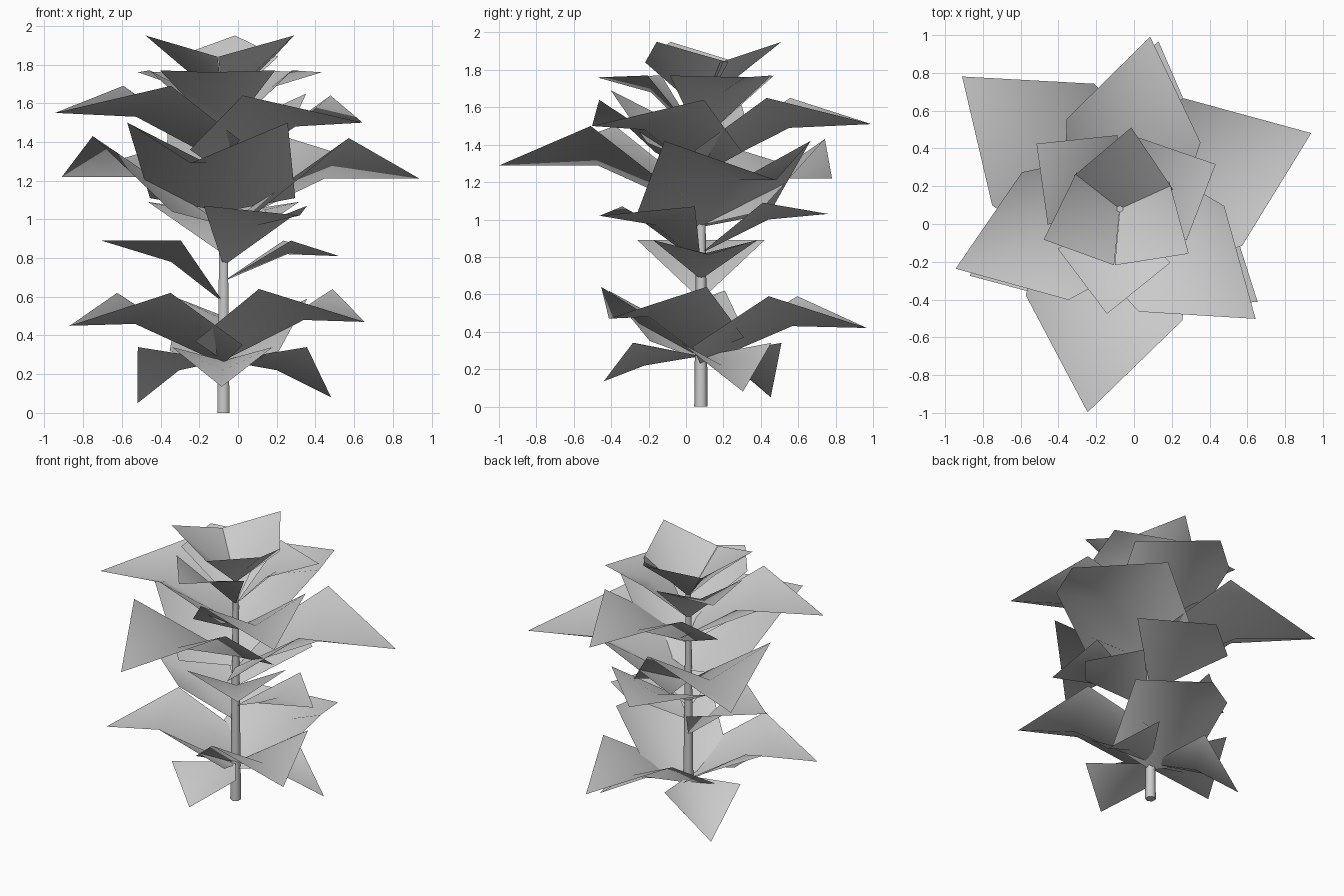
import bpy, math

if "Cube" in bpy.data.objects:
    bpy.data.objects.remove(bpy.data.objects["Cube"])

SX, SY = -0.075, 0.08  # stem axis


def make_object(name, verts, faces):
    mesh = bpy.data.meshes.new(name)
    mesh.from_pydata(verts, [], faces)
    mesh.update()
    obj = bpy.data.objects.new(name, mesh)
    bpy.context.collection.objects.link(obj)
    for p in mesh.polygons:
        p.use_smooth = True
    return obj


def leaf(name, az, base, side, mid, tip, foot=None):
    """Folded leaf. base: z; side: (along, half width, z);
    mid, tip: (along, z); foot: (along, half width, z) for a broad base."""
    c, s = math.cos(math.radians(az)), math.sin(math.radians(az))

    def at(a, w, z):
        return (SX + a * c - w * s, SY + a * s + w * c, z)

    verts = [at(0, 0, base), at(side[0], side[1], side[2]), at(mid[0], 0, mid[1]),
             at(side[0], -side[1], side[2]), at(tip[0], 0, tip[1])]
    if foot:
        verts += [at(foot[0], foot[1], foot[2]), at(foot[0], -foot[1], foot[2])]
        faces = [(0, 2, 1, 5), (0, 6, 3, 2), (1, 2, 4), (2, 3, 4)]
    else:
        faces = [(0, 2, 1), (0, 3, 2), (1, 2, 4), (2, 3, 4)]
    make_object(name, verts, faces)


# Stem: tapered six-sided tube
bpy.ops.mesh.primitive_cone_add(vertices=6, radius1=0.036, radius2=0.018, depth=1.6,
                                location=(SX, SY, 0.8))
bpy.context.object.name = "stem"
bpy.ops.object.shade_smooth_by_angle(angle=math.radians(65))

# Drooping bottom whorl
for i, (az, r, z) in enumerate([(22, 0.6, 0.08), (140, 0.58, 0.05), (269, 0.52, 0.135)]):
    leaf(f"bottom_leaf_{i}", az, 0.27, (0.36, 0.26, 0.34), (0.3, 0.22), (r, z))

# Broad lower whorl
for i, (az, r, dz) in enumerate([(77, 0.91, -0.03), (204, 0.87, 0.0), (326, 0.88, 0.02)]):
    leaf(f"lower_broad_leaf_{i}", az, 0.25 + dz, (0.45, 0.34, 0.62 + dz),
         (0.5, 0.46 + dz), (r, 0.45 + dz), (0.02, 0.29, 0.35 + dz))

# Small paired leaves
leaf("pair_leaf_left", 180, 0.57, (0.22, 0.34, 0.89), (0.27, 0.78), (0.63, 0.89))
leaf("pair_leaf_right", 4, 0.68, (0.33, 0.28, 0.89), (0.33, 0.82), (0.6, 0.81))
leaf("pair_leaf_front", 306, 0.76, (0.28, 0.33, 1.07), (0.3, 0.97), (0.67, 1.02))
leaf("pair_leaf_back", 90, 0.82, (0.33, 0.39, 1.09), (0.36, 1.0), (0.68, 1.03))

# Broad middle whorl, the largest leaves
for i, (az, dz) in enumerate([(21.6, -0.02), (140, -0.01), (261, 0.06)]):
    leaf(f"middle_broad_leaf_{i}", az, 0.98 + dz, (0.53, 0.42, 1.44 + dz),
         (0.56, 1.23 + dz), (1.09, 1.23 + dz), (0.03, 0.38, 1.05 + dz))

# Broad upper whorl
for i, (az, dz) in enumerate([(80, -0.01), (200, 0.03), (321, -0.02)]):
    leaf(f"upper_broad_leaf_{i}", az, 1.26 + dz, (0.42, 0.36, 1.66 + dz),
         (0.48, 1.5 + dz), (0.925, 1.52 + dz), (0.02, 0.3, 1.38 + dz))

# Small upper whorl
for i, az in enumerate((25, 142, 263)):
    leaf(f"upper_small_leaf_{i}", az, 1.42, (0.25, 0.3, 1.77), (0.27, 1.68), (0.56, 1.76))

# Crown of three upright leaves
for i, az in enumerate((82, 202, 327)):
    leaf(f"crown_leaf_{i}", az, 1.58, (0.14, 0.265, 1.84), (0.18, 1.75), (0.435, 1.95))
